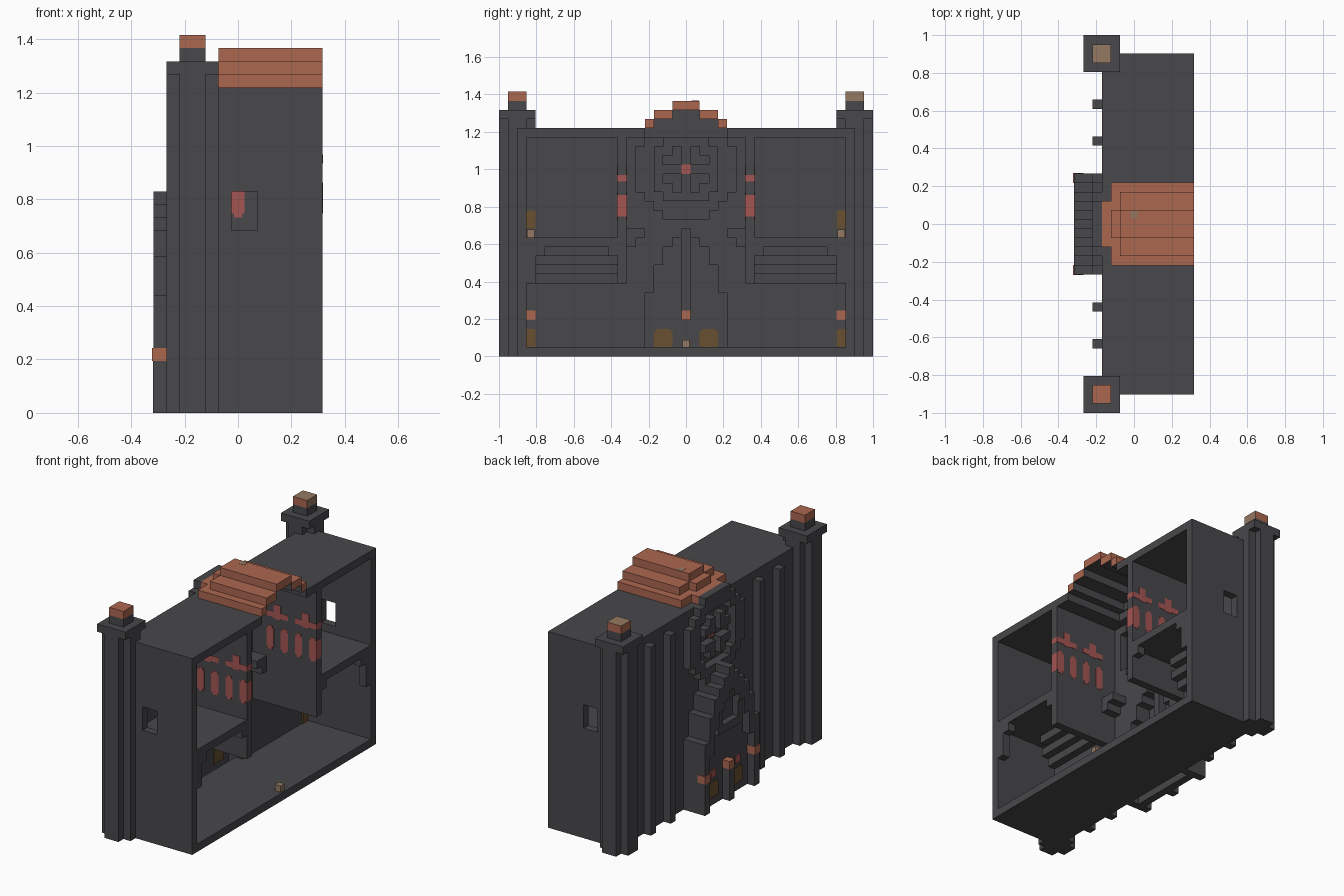
import bpy
import bmesh
from math import hypot
from mathutils import Vector

U = 2 / 41  # one building block

if "Cube" in bpy.data.objects:
    bpy.data.objects.remove(bpy.data.objects["Cube"])


def material(name, rgb):
    m = bpy.data.materials.new(name)
    m.use_nodes = True
    m.diffuse_color = (*rgb, 1)
    m.node_tree.nodes["Principled BSDF"].inputs["Base Color"].default_value = (*rgb, 1)
    return m


STONE = material("dark stone", (.065, .064, .07))
COPPER = material("copper orange", (.41, .135, .08))
RED = material("red glass", (.37, .09, .085))
GOLD = material("dark gold", (.14, .08, .03))
TAN = material("tan", (.30, .19, .12))


def part(name, boxes, mats, rule=None):
    """One object from boxes (x0, x1, y0, y1, z0, z1) in block units."""
    bm = bmesh.new()
    for x0, x1, y0, y1, z0, z1 in boxes:
        verts = bmesh.ops.create_cube(bm, size=1)["verts"]
        mid = Vector((x0 + x1, y0 + y1, z0 + z1)) / 2
        size = Vector((x1 - x0, y1 - y0, z1 - z0))
        for v in verts:
            v.co = (v.co * size + mid) * U
    bm.normal_update()
    if rule:
        for f in bm.faces:
            f.material_index = rule(f)
    me = bpy.data.meshes.new(name)
    bm.to_mesh(me)
    bm.free()
    for m in mats:
        me.materials.append(m)
    ob = bpy.data.objects.new(name, me)
    bpy.context.collection.objects.link(ob)
    return ob


def mirror(boxes):
    return boxes + [(a, b, -d, -c, e, f) for a, b, c, d, e, f in boxes]


def mask(solid, x0, x1, w, z0, z1):
    """Runs of blocks where solid(y, z) holds, as boxes one layer thick."""
    out = []
    for z in range(z0, z1):
        start = None
        for y in range(-w, w + 2):
            on = y <= w and solid(y, z)
            if on and start is None:
                start = y
            if not on and start is not None:
                out.append((x0, x1, start - .5, y - .5, z, z + 1))
                start = None
    return out


# Shapes of the facade relief
ARCH = [17, 16, 15, 14, 12, 9]


def in_rose(y, z):
    a, b = abs(y), abs(z - 20)
    r = hypot(a, b)
    return 3.7 < r < 5.6 or (min(a, b) == 1 and max(a, b) <= 2)


def in_portal(y, z):
    return abs(y) <= 5 and z < ARCH[abs(y)]


def in_recess(y, z):
    return abs(y) <= 4 and z < ARCH[abs(y) + 1] - 2


def portal_ring(y, z):
    return 1.9 < hypot(y, z - 11) < 3


# Shell: floor, ceiling, end walls with a window hole, facade wall
part("floor", [(-3.5, 6.5, -18.5, 18.5, 0, 1)], [STONE])
part("ceiling", mirror([(-3.5, 6.5, 4.5, 18.5, 24, 25)])
     + [(-3.5, -1.5, -4.5, 4.5, 24, 25)], [STONE])
part("end_walls", mirror([
    (-3.5, 6.5, 17.5, 18.5, 1, 14), (-3.5, 6.5, 17.5, 18.5, 17, 24),
    (-3.5, -.5, 17.5, 18.5, 14, 17), (1.5, 6.5, 17.5, 18.5, 14, 17)]), [STONE])
part("facade_wall", mask(lambda y, z: not in_rose(y, z) and not (z > 0 and in_recess(y, z)),
                         -3.5, -2.5, 17, 1, 25), [STONE])
part("rose_window", mask(in_rose, -4.5, -3.5, 5, 15, 26), [STONE])
part("rose_centre", [(-3.7, -2.4, -.5, .5, 20, 21)], [RED])
part("pilasters", mirror([(-4.5, -3.5, 8.5, 9.5, 0, 24),
                          (-4.5, -3.5, 12.5, 13.5, 0, 24)]), [STONE])

# Portal: outer arch, back panel with ring, piers and doors
part("portal_arch", mask(lambda y, z: in_portal(y, z) and not in_recess(y, z),
                         -6.5, -3.5, 5, 0, 17), [STONE])
part("portal_panel", mask(in_recess, -5.5, -4.5, 5, 0, 15)
     + mask(lambda y, z: portal_ring(y, z) and in_recess(y, z), -6.3, -5.5, 5, 8, 15),
     [STONE])
part("portal_piers", [(-6.5, -5.5, -.5, .5, 0, 4), (-4.5, -3.5, -.5, .5, 5, 14)]
     + mirror([(-6.52, -5.5, 4.5, 5.5, 0, 4)]), [STONE])
part("pier_lamps", [(-6.5, -5.5, -.5, .5, 4, 5), (-4.5, -3.5, -.5, .5, 4, 5)]
     + mirror([(-6.6, -5.5, 4.45, 5.55, 4, 5), (-2.5, -2.35, 16.5, 17.5, 4, 5)]), [COPPER])
part("doors", mirror([(-5.6, -4.4, 1.5, 3.5, 1, 2.7), (-5.6, -4.4, 1.7, 3.3, 2.7, 3),
                      (-2.5, -2.35, 16.5, 17.5, 1, 3),
                      (-2.5, -2.35, 16.5, 17.5, 14, 16)]), [GOLD])
part("door_tops", mirror([(-5.6, -5.5, 2, 3, 3.5, 4.5)]), [RED])

# Interior: partitions, balconies with stepped undersides, brackets
part("partitions", mirror([(-2.5, 6.5, 6.5, 7.5, 8, 24)]), [STONE])
part("balconies", mirror([(-2.5, 6.5, 7.5, 17.5, 12, 13)]), [STONE])
part("balcony_steps", mirror(
    [(-2.5, i - 1.5, 7.5, 16.5, 8 + i, 9 + i) for i in range(3)]
    + [(-2.5, 1.5, 8.5, 15.5, 11, 12)]), [STONE])
part("balcony_corbels", mirror([
    (5.5, 6.5, 16.5, 17.5, 8, 12), (5.5, 6.5, 15.5, 16.5, 11, 12),
    (5.5, 6.5, 7.5, 8.5, 11, 12)]), [STONE])
part("wall_brackets", mirror([(-2.5, -.5, 5.5, 6.5, 12, 14),
                              (-2.5, -.5, 4.5, 5.5, 13, 14)]), [STONE])
part("small_boxes", [(5.5, 6.3, -.4, .4, 1, 1.8)]
     + mirror([(-2.5, -1.8, 16.6, 17.4, 13, 13.9)]), [TAN])

# Red windows set through the partitions
lancets = []
for x in (0, 2, 4, 6):
    end = .52 if x == 6 else .5
    lancets += [(x - .5, x + end, 6.46, 7.54, 15.3, 17.7),
                (x - .3, x + .3, 6.46, 7.54, 15, 18)]
for x in (1, 5):
    lancets += [(x - 1.5, x + 1.52, 6.46, 7.54, 19.15, 19.85),
                (x - .5, x + .5, 6.46, 7.54, 19, 20.8)]
part("partition_windows", mirror(lancets), [RED])


# Stepped hollow roof, stone on the inside
def inner_side(f):
    c = f.calc_center_median()
    return int(f.normal.z < -.5 or f.normal.y * c.y < -.001)


part("stepped_roof", mirror([(-2.5, 6.5, 3.5, 4.5, 25, 26), (-1.5, 6.5, 1.5, 3.5, 26, 27)])
     + [(-3.5, -2.5, -2.5, 2.5, 25, 26), (-2.5, -1.5, -3.5, 3.5, 25, 26),
        (-2.5, -1.5, -1.5, 1.5, 26, 27), (-1.5, 6.5, -1.5, 1.5, 27, 28)],
     [COPPER, STONE], inner_side)
part("gable_lining", [(-1.5, -1.4, -3.5, 3.5, 25, 26), (-1.5, -1.4, -1.5, 1.5, 26, 27)],
     [STONE])
part("roof_patch", [(-.4, .4, .6, 1.4, 28, 28.02)], [TAN])

# Corner towers: cross-shaped shaft, square cap, small top block
part("towers", mirror([
    (-5.5, -1.5, 17.5, 19.5, 0, 26), (-4.5, -2.5, 16.5, 20.5, 0, 26),
    (-5.5, -1.5, 16.5, 20.5, 26, 27), (-4.5, -2.5, 17.5, 19.5, 27, 28)]), [STONE])
part("right_tower_top", [(-4.5, -2.5, -19.5, -17.5, 28, 29)], [COPPER])
part("left_tower_top", [(-4.5, -2.5, 17.5, 19.5, 28, 29)], [COPPER, TAN],
     lambda f: int(f.normal.x > .5 or f.normal.z > .5))
